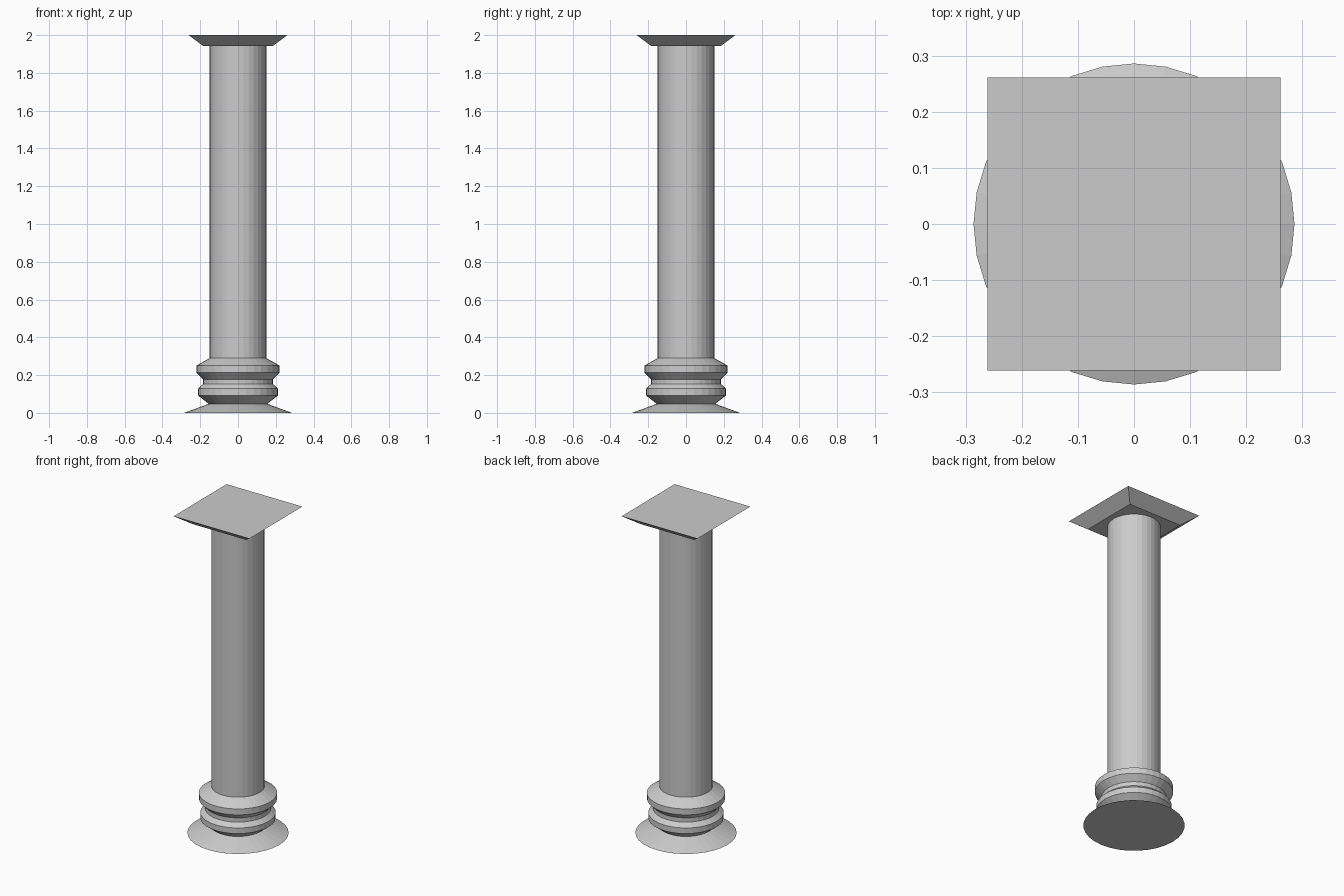
import bpy, bmesh
from math import sin, cos, pi

if "Cube" in bpy.data.objects:
    bpy.data.objects.remove(bpy.data.objects["Cube"])


def loft(name, profile, sides, turn=0.0):
    """Stack of regular rings (radius, height), closed at both ends."""
    bm = bmesh.new()
    rings = [[bm.verts.new((r * cos(turn + 2 * pi * i / sides),
                            r * sin(turn + 2 * pi * i / sides), z))
              for i in range(sides)] for r, z in profile]
    for a, b in zip(rings, rings[1:]):
        for i in range(sides):
            j = (i + 1) % sides
            bm.faces.new((a[i], a[j], b[j], b[i]))
    bm.faces.new(rings[0][::-1])
    bm.faces.new(rings[-1])
    mesh = bpy.data.meshes.new(name)
    bm.to_mesh(mesh)
    bm.free()
    obj = bpy.data.objects.new(name, mesh)
    bpy.context.collection.objects.link(obj)
    return obj


# Flared foot, two ring mouldings and the plain shaft in one turned profile
loft("column_shaft_and_base", [
    (0.286, 0.0), (0.155, 0.048),                    # foot
    (0.213, 0.093), (0.213, 0.128),                  # lower ring
    (0.186, 0.152), (0.186, 0.178),                  # neck
    (0.221, 0.213), (0.221, 0.25),                   # upper ring
    (0.15, 0.29), (0.15, 1.943),                     # shaft
], 32)

# Square capital, widening upwards
root2 = 2 ** 0.5
loft("capital", [(0.185 * root2, 1.943), (0.261 * root2, 2.0)], 4, pi / 4)
